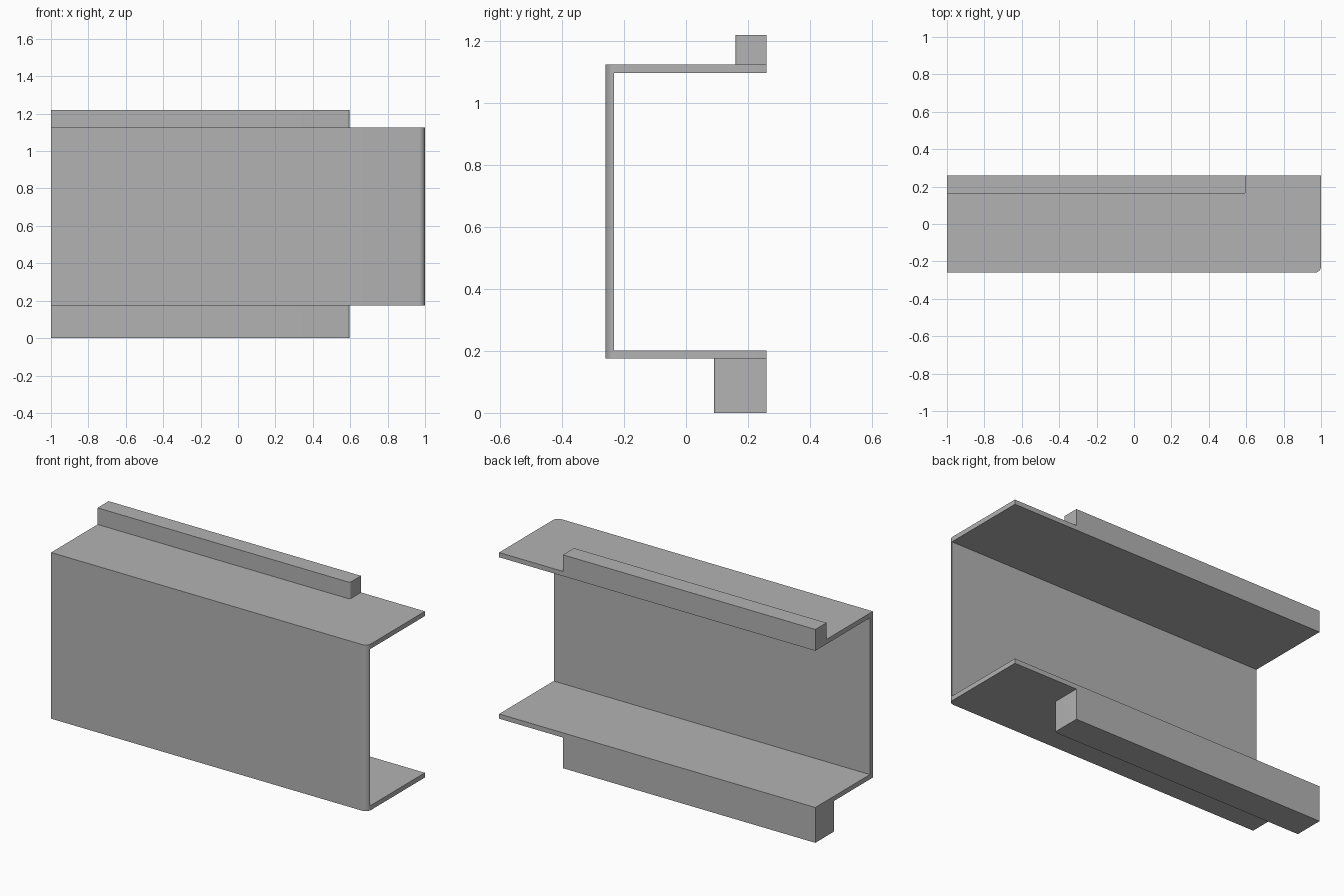
import bpy, bmesh
from math import sin, cos, pi

cube = bpy.data.objects.get("Cube")
if cube:
    bpy.data.objects.remove(cube, do_unlink=True)

grey = bpy.data.materials.new("plain grey")
grey.use_nodes = True
colour = (0.45, 0.45, 0.45, 1)
grey.diffuse_color = colour
grey.node_tree.nodes["Principled BSDF"].inputs["Base Color"].default_value = colour

LEFT, RIGHT, RAIL_END = -1.0, 1.0, 0.596
FRONT, BACK = -0.26, 0.26
LOW, HIGH, WALL = 0.175, 1.125, 0.027


def block(name, x0, x1, y0, y1, z0, z1, radius=0.0, steps=8):
    """Upright block whose front corner at x1 is rounded."""
    plan = [(x1, y1), (x0, y1), (x0, y0)]
    if radius:
        for i in range(steps + 1):
            a = -pi / 2 + pi / 2 * i / steps
            plan.append((x1 - radius + radius * cos(a), y0 + radius + radius * sin(a)))
    else:
        plan.append((x1, y0))
    bm = bmesh.new()
    base = bm.faces.new([bm.verts.new((x, y, z0)) for x, y in plan])
    top = bmesh.ops.extrude_face_region(bm, geom=[base])["geom"]
    bmesh.ops.translate(bm, vec=(0, 0, z1 - z0),
                        verts=[v for v in top if isinstance(v, bmesh.types.BMVert)])
    bmesh.ops.recalc_face_normals(bm, faces=bm.faces)
    mesh = bpy.data.meshes.new(name)
    bm.to_mesh(mesh)
    bm.free()
    mesh.materials.append(grey)
    obj = bpy.data.objects.new(name, mesh)
    bpy.context.collection.objects.link(obj)
    return obj


def combine(target, other, operation):
    """Apply a boolean and discard the helper block."""
    other.hide_render = True
    mod = target.modifiers.new(other.name, 'BOOLEAN')
    mod.operation, mod.solver, mod.object = operation, 'EXACT', other
    bpy.context.view_layer.objects.active = target
    bpy.ops.object.modifier_apply(modifier=mod.name)
    bpy.data.objects.remove(other, do_unlink=True)


# Channel: rounded block hollowed out from the back
channel = block("channel_with_rails", LEFT, RIGHT, FRONT, BACK, LOW, HIGH, 0.033)
hollow = block("hollow", LEFT - 0.1, RIGHT + 0.1, FRONT + WALL, BACK + 0.1,
               LOW + WALL, HIGH - WALL)
combine(channel, hollow, 'DIFFERENCE')

# Rails along the back edges, sunk halfway into the flanges
top_rail = block("top_rail", LEFT, RAIL_END, 0.16, BACK, HIGH - WALL / 2, 1.22, 0.012)
bottom_rail = block("bottom_rail", LEFT, RAIL_END, 0.09, BACK, 0.0, LOW + WALL / 2, 0.012)
for rail in (top_rail, bottom_rail):
    combine(channel, rail, 'UNION')

# Smooth rounded corners, sharp edges elsewhere
bpy.ops.object.select_all(action='DESELECT')
channel.select_set(True)
bpy.context.view_layer.objects.active = channel
bpy.ops.object.shade_smooth_by_angle()
